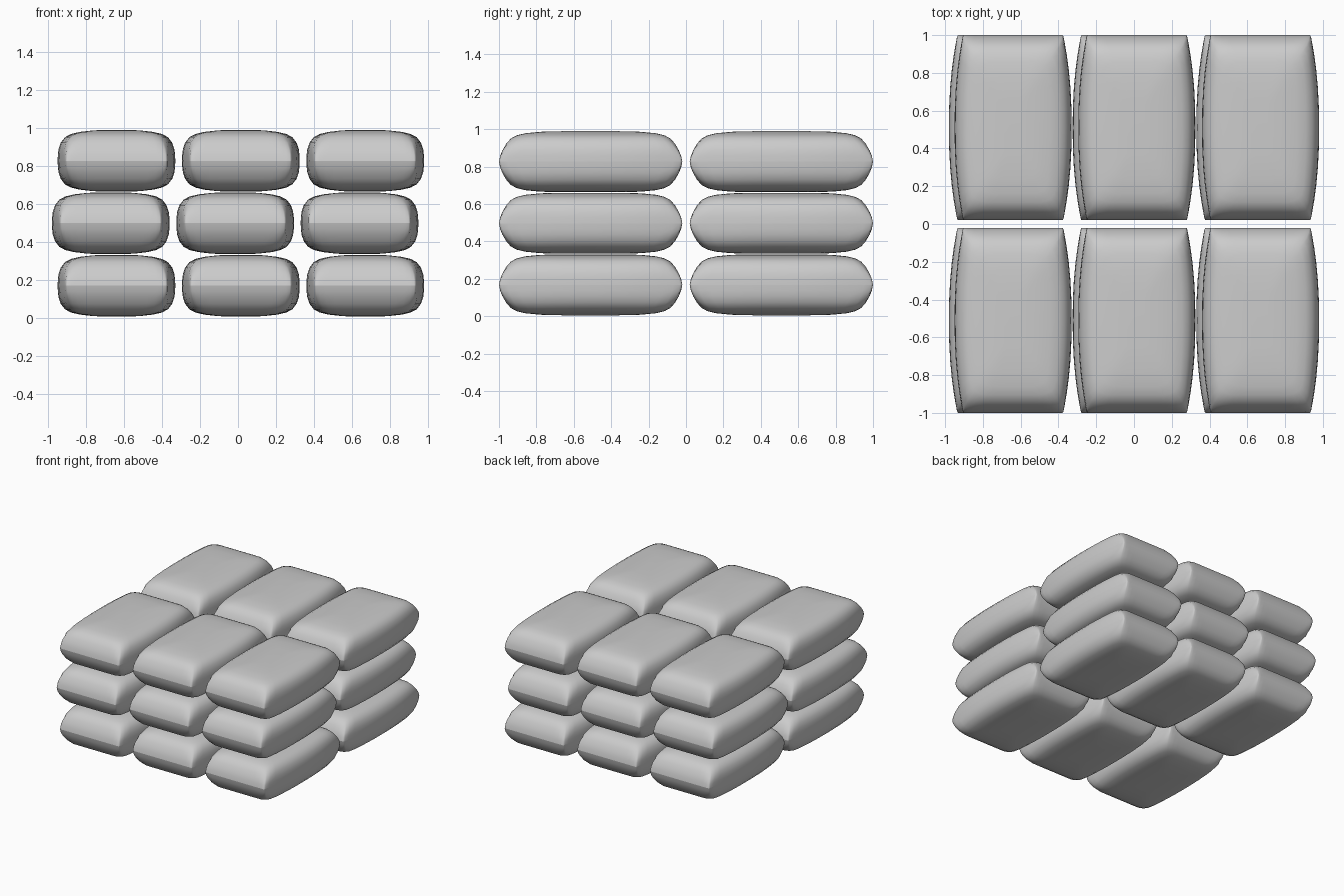
import bpy, bmesh, math
from mathutils import Vector

if "Cube" in bpy.data.objects:
    bpy.data.objects.remove(bpy.data.objects["Cube"])

HX, HY = 0.265, 0.49      # half width at the ends, half length
N = 14                    # segments along each edge of a bag

# cushion profile: inset x, inset y, height above the seam, corner radius
PROFILE = [(0, 0, 0, 0.004), (0.001, 0.006, 0.03, 0.012), (0.004, 0.018, 0.06, 0.03),
           (0.014, 0.038, 0.095, 0.05), (0.033, 0.063, 0.124, 0.065),
           (0.06, 0.095, 0.141, 0.07), (0.10, 0.14, 0.152, 0.07),
           (0.16, 0.22, 0.16, 0.05), (0.22, 0.34, 0.163, 0.02)]


def outline(ix, iy, h, r):
    """Rounded rectangle loop with sides that bulge outward in x."""
    hx, hy = HX - ix, HY - iy
    s = [-math.cos(math.pi * i / N) for i in range(N)]
    square = ([(t, -1) for t in s] + [(1, t) for t in s]
              + [(-t, 1) for t in s] + [(-1, -t) for t in s])
    pts = []
    for u, v in square:
        p = Vector((u * hx, v * hy))
        c = Vector((max(r - hx, min(hx - r, p.x)), max(r - hy, min(hy - r, p.y))))
        p = c + (p - c).normalized() * r
        bulge = 1 + 0.17 * (1 - (abs(p.y) / HY) ** 2.3)
        pts.append((p.x * bulge, p.y, h))
    return pts


def bag_mesh():
    bm = bmesh.new()
    levels = [(a, b, -h, r) for a, b, h, r in reversed(PROFILE)] + PROFILE[1:]
    rings = [[bm.verts.new(p) for p in outline(*lv)] for lv in levels]
    n = 4 * N
    for lo, hi in zip(rings, rings[1:]):
        for i in range(n):
            j = (i + 1) % n
            bm.faces.new((lo[i], lo[j], hi[j], hi[i]))
    bm.faces.new(list(reversed(rings[0])))
    bm.faces.new(rings[-1])
    for f in bm.faces:
        f.smooth = True
    # crisp seam around the middle
    seam = set(rings[len(PROFILE) - 1])
    for e in bm.edges:
        if e.verts[0] in seam and e.verts[1] in seam:
            e.smooth = False
    me = bpy.data.meshes.new("bag")
    bm.to_mesh(me)
    bm.free()
    return me


# three staggered layers, each two rows of three bags
mesh = bag_mesh()
for layer in range(3):
    shift = -0.015 if layer == 1 else 0.015
    for row, y in enumerate((-0.51, 0.51)):
        for col in range(3):
            ob = bpy.data.objects.new(f"bag_{layer}_{row}_{col}", mesh)
            ob.location = ((col - 1) * 0.655 + shift, y, 0.168 + layer * 0.329)
            bpy.context.collection.objects.link(ob)
